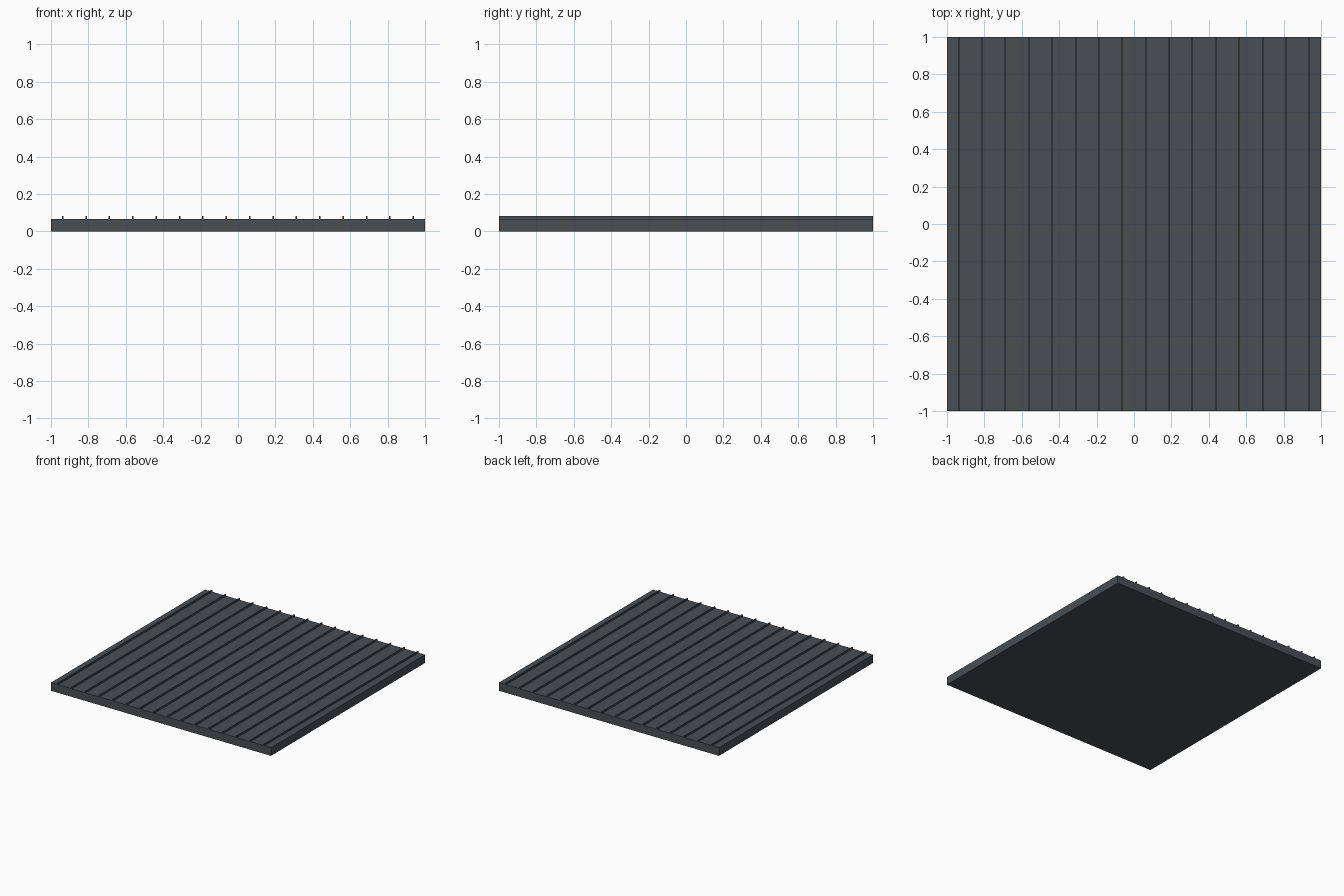
import bpy

if "Cube" in bpy.data.objects:
    bpy.data.objects.remove(bpy.data.objects["Cube"])

# Dark sheet-metal finish
metal = bpy.data.materials.new("dark_metal")
metal.diffuse_color = (0.07, 0.077, 0.084, 1)
metal.use_nodes = True
metal.node_tree.nodes["Principled BSDF"].inputs["Base Color"].default_value = metal.diffuse_color


def box(name, size, centre):
    x, y, z = (s / 2 for s in size)
    verts = [(i * x, j * y, k * z) for i in (-1, 1) for j in (-1, 1) for k in (-1, 1)]
    faces = [(0, 1, 3, 2), (4, 6, 7, 5), (0, 4, 5, 1), (2, 3, 7, 6), (0, 2, 6, 4), (1, 5, 7, 3)]
    mesh = bpy.data.meshes.new(name)
    mesh.from_pydata(verts, [], faces)
    mesh.materials.append(metal)
    obj = bpy.data.objects.new(name, mesh)
    obj.location = centre
    bpy.context.collection.objects.link(obj)
    return obj


# Flat panel
THICK, RIB_H, RIB_W = 0.067, 0.014, 0.008
box("roof_panel", (2, 2, THICK), (0, 0, THICK / 2))

# Standing seams running front to back, evenly spaced
COUNT = 16
pitch = 2 / COUNT
for i in range(COUNT):
    x = -1 + pitch * (i + 0.5)
    box(f"standing_seam_{i + 1}", (RIB_W, 2, RIB_H), (x, 0, THICK + RIB_H / 2))
